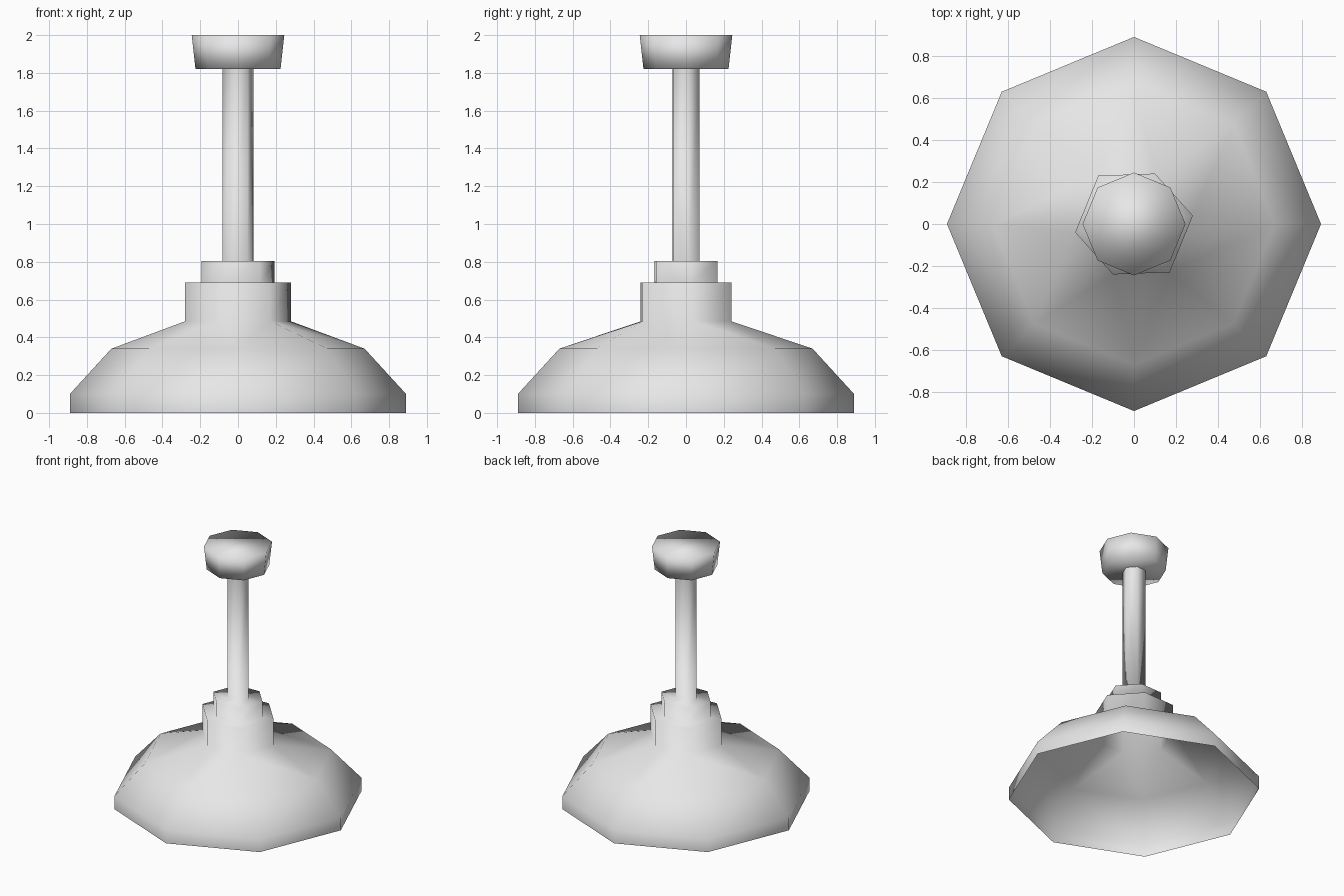
import bpy
import bmesh
from math import cos, sin, tau

old = bpy.data.objects.get("Cube")
if old:
    bpy.data.objects.remove(old, do_unlink=True)

grey = bpy.data.materials.new("light grey")
grey.use_nodes = True
grey.diffuse_color = (0.8, 0.8, 0.8, 1)
grey.node_tree.nodes["Principled BSDF"].inputs["Base Color"].default_value = (0.8, 0.8, 0.8, 1)

# Cross-sections: a regular octagon and a slightly skewed hexagon
OCTAGON = [(cos(k * tau / 8), sin(k * tau / 8)) for k in range(8)]
HALF = [(0.28, 0.04), (0.10, 0.24), (-0.17, 0.23)]
HEXAGON = HALF + [(-x, -y) for x, y in HALF]


def stitch(bm, low, high):
    """Join two rings: quads when they match, otherwise triangles by turn."""
    n, m = len(low), len(high)
    if n == m:
        for k in range(n):
            j = (k + 1) % n
            bm.faces.new((low[k], low[j], high[j], high[k]))
        return
    i = j = 0
    while i < n or j < m:
        a, b = low[i % n], high[j % m]
        if j == m or (i < n and (i + 1) / n <= (j + 1.2) / m):
            bm.faces.new((a, low[(i + 1) % n], b))
            i += 1
        else:
            bm.faces.new((a, high[(j + 1) % m], b))
            j += 1


def loft(name, sections, capped=False):
    """Smooth skin through (outline, scale, height) sections, bottom to top."""
    bm = bmesh.new()
    rings = [[bm.verts.new((x * s, y * s, z)) for x, y in outline]
             for outline, s, z in sections]
    for low, high in zip(rings, rings[1:]):
        stitch(bm, low, high)
    if capped:
        bm.faces.new(rings[0][::-1])
        bm.faces.new(rings[-1])
    for face in bm.faces:
        face.smooth = True
    mesh = bpy.data.meshes.new(name)
    bm.to_mesh(mesh)
    bm.free()
    mesh.materials.append(grey)
    obj = bpy.data.objects.new(name, mesh)
    bpy.context.collection.objects.link(obj)
    return obj


# Open shade rising into a stepped socket and a thin stem
loft("shade_and_stem", [
    (OCTAGON, 0.89, 0), (OCTAGON, 0.89, 0.1), (OCTAGON, 0.67, 0.34),
    (HEXAGON, 1, 0.485), (HEXAGON, 1, 0.69),
    (HEXAGON, 0.69, 0.69), (HEXAGON, 0.69, 0.805),
    (HEXAGON, 0.295, 0.805), (HEXAGON, 0.295, 1.82),
])

# Ceiling canopy
loft("ceiling_canopy", [(OCTAGON, 0.225, 1.82), (OCTAGON, 0.245, 2)], capped=True)
